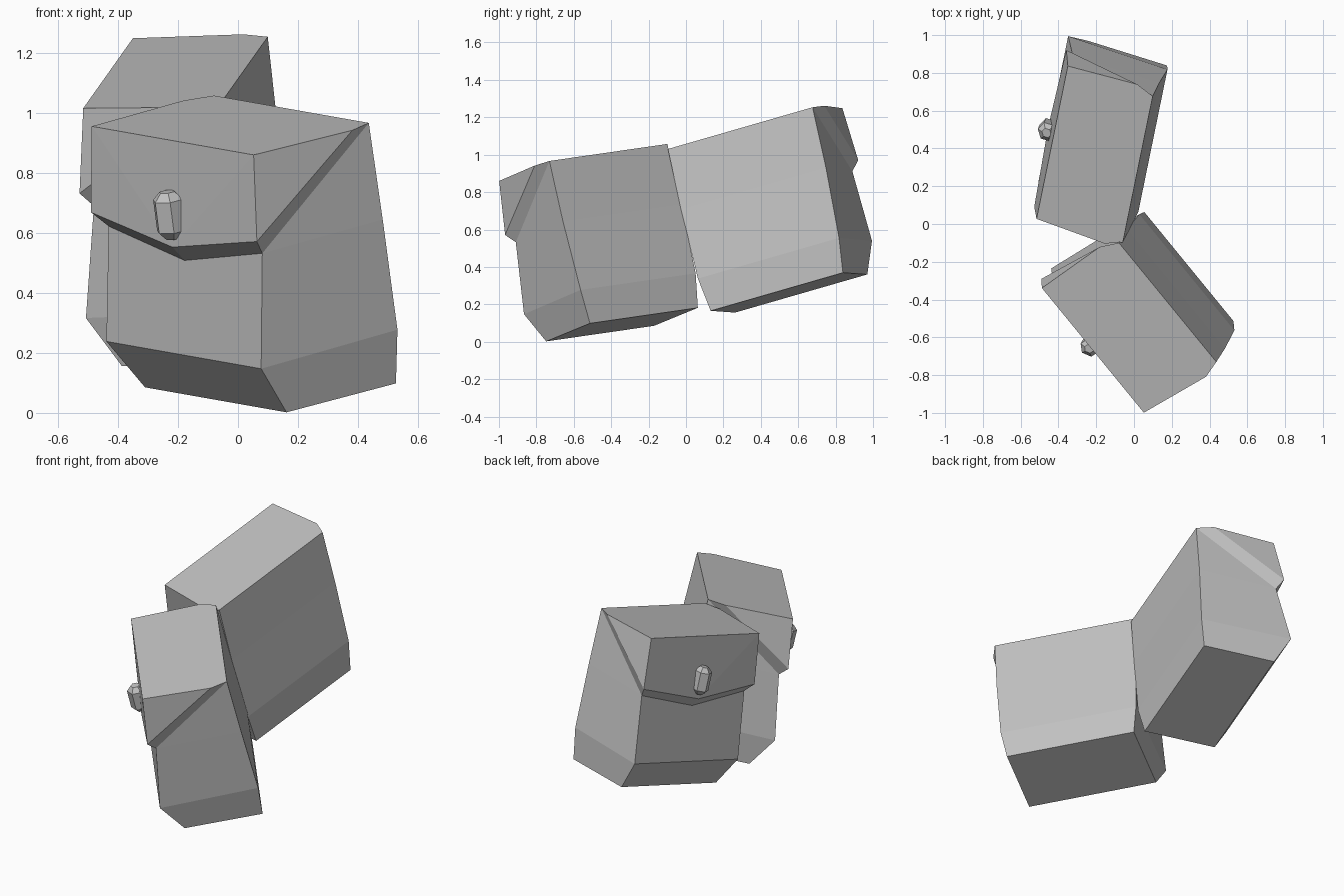
import bpy
import bmesh
from math import cos, sin, pi
from mathutils import Matrix, Vector

cube = bpy.data.objects.get("Cube")
if cube:
    bpy.data.objects.remove(cube, do_unlink=True)

grey = bpy.data.materials.new("plain_grey")
grey.use_nodes = True
colour = (0.54, 0.54, 0.54, 1)
grey.diffuse_color = colour
grey.node_tree.nodes["Principled BSDF"].inputs["Base Color"].default_value = colour


def frame(origin, across, forward, up):
    """Matrix from pouch space (across, forward, up) to the scene."""
    m = Matrix.Identity(4)
    for i, axis in enumerate((across, forward, up, origin)):
        m.col[i].xyz = Vector(axis)
    return m


def finish(name, bm, place):
    bm.transform(place)
    bmesh.ops.recalc_face_normals(bm, faces=bm.faces)
    mesh = bpy.data.meshes.new(name)
    bm.to_mesh(mesh)
    bm.free()
    mesh.materials.append(grey)
    bpy.context.collection.objects.link(bpy.data.objects.new(name, mesh))


def pairs(bm, points):
    """Mirrored rows of (half width, forward, up) points."""
    return [[bm.verts.new((s * w, d, u)) for w, d, u in points] for s in (-1, 1)]


def body(name, place):
    bm = bmesh.new()
    # Side outline, from the top back edge down, under and up to the flap
    left, right = pairs(bm, [
        (0.41, 0, 0), (0.411, -0.005, -0.333), (0.40, -0.015, -0.716),
        (0.375, 0, -0.90), (0.375, 0.444, -0.90), (0.41, 0.547, -0.723),
        (0.407, 0.482, -0.341)])
    n = len(left)
    for i in range(n):
        j = (i + 1) % n
        bm.faces.new((left[i], left[j], right[j], right[i]))
    for side in (left, right):
        for face in ((0, 1, 6), (1, 2, 5, 6), (2, 3, 4, 5)):
            bm.faces.new([side[k] for k in face])
    finish(name, bm, place)


def flap(name, place):
    bm = bmesh.new()
    # Hinge, side shoulder, front corner, lower corner, inner lower corner
    left, right = pairs(bm, [
        (0.41, 0, 0), (0.447, 0.095, 0), (0.429, 0.482, 0),
        (0.44, 0.521, -0.288), (0.407, 0.482, -0.341)])
    tip = bm.verts.new((0, 0.537, -0.354))
    inner_tip = bm.verts.new((0, 0.496, -0.409))
    bm.faces.new(left[:3] + right[2::-1])
    bm.faces.new((left[2], tip, right[2]))
    for hinge, shoulder, corner, low, inner in (left, right):
        bm.faces.new((shoulder, corner, low))
        bm.faces.new((hinge, shoulder, low, inner))
        bm.faces.new((corner, low, tip))
        bm.faces.new((low, inner, inner_tip, tip))
    finish(name, bm, place)


def clasp(name, place):
    bm = bmesh.new()
    # Upright six-sided toggle with tapered ends
    rings = []
    for r, h in ((0.026, -0.08), (0.052, -0.053), (0.052, 0.053), (0.026, 0.08)):
        rings.append([bm.verts.new((r * sin(k * pi / 3), 0.53 + r * cos(k * pi / 3),
                                    h - 0.245)) for k in range(6)])
    for a, b in zip(rings, rings[1:]):
        for k in range(6):
            j = (k + 1) % 6
            bm.faces.new((a[k], a[j], b[j], b[k]))
    bm.faces.new(rings[0])
    bm.faces.new(rings[-1])
    finish(name, bm, place)


places = {
    "front_pouch": frame((0.178, -0.415, 1.012), (-0.629, 0.769, 0.111),
                         (-0.821, -0.527, -0.217), (-0.125, -0.211, 0.969)),
    "rear_pouch": frame((0.02, 0.29, 1.142), (0.193, 0.943, 0.272),
                        (-0.94, 0.294, -0.021), (-0.092, -0.217, 0.972)),
}
for pouch, place in places.items():
    body(pouch + "_body", place)
    flap(pouch + "_flap", place)
    clasp(pouch + "_clasp", place)
